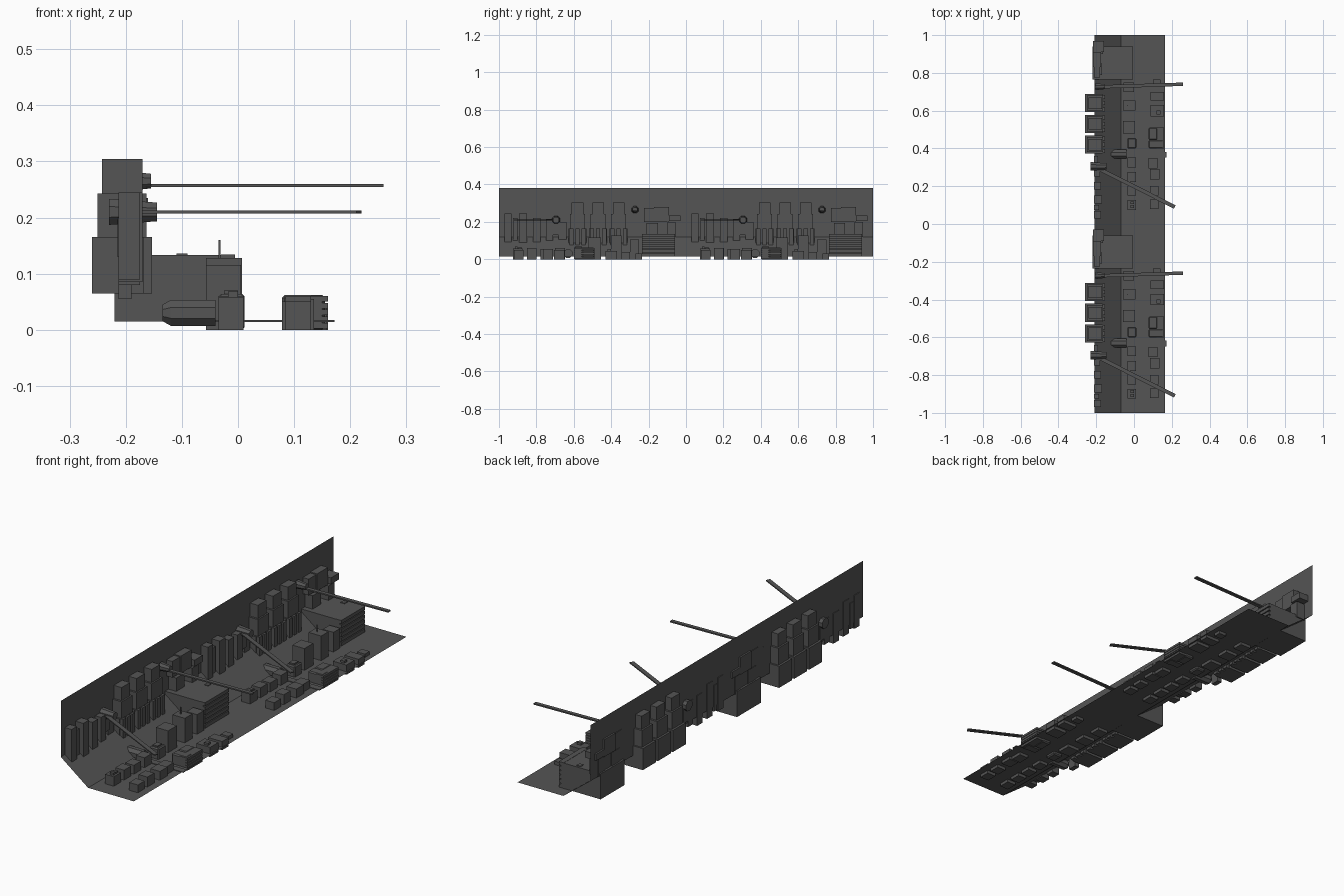
import bpy, bmesh
from math import atan2
from mathutils import Matrix, Vector

REPEATS = (0.0, -1.0)   # the strip is one section laid down twice along y

# One dark grey finish for every part
dark = bpy.data.materials.new("dark_grey")
dark.diffuse_color = (0.09, 0.09, 0.09, 1)


def finish(name, bm):
    bmesh.ops.recalc_face_normals(bm, faces=bm.faces)
    me = bpy.data.meshes.new(name)
    bm.to_mesh(me)
    bm.free()
    me.materials.append(dark)
    ob = bpy.data.objects.new(name, me)
    bpy.context.collection.objects.link(ob)
    return ob


def boxes(name, items, bevel=0):
    """Each item is (x0, x1, y0, y1, z0, z1); all repeated per section."""
    bm = bmesh.new()
    for off in REPEATS:
        for x0, x1, y0, y1, z0, z1 in items:
            m = Matrix.Translation(((x0 + x1) / 2, (y0 + y1) / 2 + off, (z0 + z1) / 2))
            bmesh.ops.create_cube(bm, size=1, matrix=m @ Matrix.Diagonal((x1 - x0, y1 - y0, z1 - z0, 1)))
    ob = finish(name, bm)
    if bevel:
        mod = ob.modifiers.new("chamfer", 'BEVEL')
        mod.width, mod.segments = bevel, 1
    return ob


def bar(name, a, b, width, height):
    a, b = Vector(a), Vector(b)
    d = b - a
    bm = bmesh.new()
    for off in REPEATS:
        m = Matrix.Translation((a + b) / 2 + Vector((0, off, 0)))
        m = m @ Matrix.Rotation(atan2(d.y, d.x), 4, 'Z') @ Matrix.Diagonal((d.length, width, height, 1))
        bmesh.ops.create_cube(bm, size=1, matrix=m)
    return finish(name, bm)


def drums(name, items):
    """Octagonal drums along x: (x, y, z, radius at -x end, radius at +x end, length)."""
    bm = bmesh.new()
    for off in REPEATS:
        for x, y, z, r1, r2, length in items:
            m = Matrix.Translation((x, y + off, z)) @ Matrix.Rotation(1.5708, 4, 'Y') @ Matrix.Rotation(0.3927, 4, 'Z')
            bmesh.ops.create_cone(bm, cap_ends=True, segments=8, radius1=r1, radius2=r2, depth=length, matrix=m)
    return finish(name, bm)


# Thin backing sheet: upright wall, slope, floor
bm = bmesh.new()
profile = [(-0.21, 0.38), (-0.21, 0.12), (-0.07, 0.014), (0.165, 0.014)]
ends = [[bm.verts.new((x, y, z)) for x, z in profile] for y in (-1, 1)]
for i in range(3):
    bm.faces.new((ends[0][i], ends[0][i + 1], ends[1][i + 1], ends[1][i]))
finish("wall_and_floor", bm)

# Three stepped towers that pass through the wall
tower, fins = [], []
for y in (0.42, 0.53, 0.64):
    tower += [(-0.26, -0.168, y - 0.048, y + 0.048, 0.065, 0.165),
              (-0.25, -0.163, y - 0.04, y + 0.04, 0.165, 0.243),
              (-0.242, -0.17, y - 0.031, y + 0.031, 0.243, 0.304)]
    fins += [(-0.2, -0.153, y + d - 0.011, y + d + 0.011, 0.065, 0.165) for d in (-0.033, 0, 0.033)]
boxes("stepped_towers", tower)
boxes("tower_fins", fins)

# Wall posts
boxes("wall_posts", [
    (-0.213, -0.175, 0.03, 0.068, 0.09, 0.245),
    (-0.213, -0.17, 0.108, 0.15, 0.085, 0.245),
    (-0.213, -0.175, 0.182, 0.222, 0.08, 0.22),
    (-0.213, -0.18, 0.252, 0.29, 0.1, 0.215),
    (-0.213, -0.185, 0.075, 0.1, 0.1, 0.22),
    (-0.213, -0.19, 0.318, 0.36, 0.055, 0.2),
])

# Wall equipment above the vent housing
boxes("wall_units", [
    (-0.218, -0.175, 0.83, 0.91, 0.2, 0.28),
    (-0.218, -0.16, 0.91, 0.97, 0.205, 0.235),
    (-0.213, -0.18, 0.775, 0.84, 0.2, 0.275),
    (-0.213, -0.17, 0.79, 0.85, 0.11, 0.195),
    (-0.213, -0.165, 0.9, 0.945, 0.12, 0.2),
])

# Large vent housing with horizontal slats
boxes("vent_housing", [(-0.22, -0.015, 0.765, 0.94, 0.015, 0.133),
                       (-0.11, -0.09, 0.91, 0.93, 0.13, 0.136)])
boxes("vent_slats", [(-0.03, -0.005, 0.765, 0.94, 0.015 + i * 0.0206, 0.031 + i * 0.0206) for i in range(6)])

# Tall cabinets, one with an aerial
boxes("tall_cabinets", [
    (-0.057, 0.007, 0.6, 0.655, 0, 0.128),
    (-0.057, 0.005, 0.48, 0.545, 0, 0.115),
    (-0.055, 0.0, 0.7, 0.75, 0, 0.105),
])
boxes("aerial", [(-0.035, -0.031, 0.625, 0.629, 0.128, 0.16)])

# Low blocks along the inner row
boxes("inner_blocks", [(-0.035, 0.01, y, y + 0.052, 0, z) for y, z in
                       ((0.075, 0.058), (0.15, 0.06), (0.222, 0.055), (0.3, 0.06))])
boxes("chamfered_block", [(-0.035, 0.012, 0.4, 0.455, 0, 0.064)], 0.005)
boxes("block_caps", [(-0.025, 0.0, 0.41, 0.442, 0.06, 0.07),
                     (-0.018, 0.0, 0.085, 0.1, 0.055, 0.068),
                     (-0.018, 0.0, 0.105, 0.12, 0.055, 0.066)])

# Low blocks along the outer row
boxes("outer_blocks", [
    (0.085, 0.13, 0.08, 0.13, 0, 0.05),
    (0.085, 0.13, 0.15, 0.2, 0, 0.06),
    (0.085, 0.135, 0.235, 0.29, 0, 0.055),
    (0.078, 0.125, 0.295, 0.35, 0, 0.05),
    (0.088, 0.158, 0.57, 0.63, 0, 0.045),
    (0.088, 0.16, 0.655, 0.7, 0, 0.04),
    (0.1, 0.14, 0.73, 0.765, 0, 0.03),
])
boxes("outer_block_caps", [(0.12, 0.14, 0.58, 0.6, 0.04, 0.055)])

# L-shaped unit with stacked slats
boxes("corner_unit", [(0.078, 0.155, 0.4, 0.445, 0, 0.062), (0.078, 0.125, 0.445, 0.51, 0, 0.062)], 0.005)
boxes("corner_unit_slats", [(0.12, 0.16, 0.4, 0.51, 0.002 + i * 0.012, 0.012 + i * 0.012) for i in range(5)])

# Faceted tank and the flat strip leading from it
drums("tank", [(-0.08, 0.37, 0.03, 0.025, 0.025, 0.08), (-0.127, 0.37, 0.03, 0.016, 0.025, 0.015)])
boxes("tank_strip", [(-0.04, 0.172, 0.352, 0.382, 0.014, 0.017)])

# Flat bars reaching out from the wall, with octagonal mounts
bar("upper_bar", (-0.21, 0.725, 0.257), (0.259, 0.74, 0.257), 0.018, 0.006)
bar("lower_bar", (-0.22, 0.31, 0.21), (0.216, 0.09, 0.21), 0.02, 0.005)
drums("bar_mounts", [(-0.18, 0.727, 0.265, 0.02, 0.014, 0.05), (-0.187, 0.305, 0.21, 0.025, 0.018, 0.085)])
boxes("mount_brackets", [(-0.215, -0.185, 0.285, 0.325, 0.13, 0.2)])
